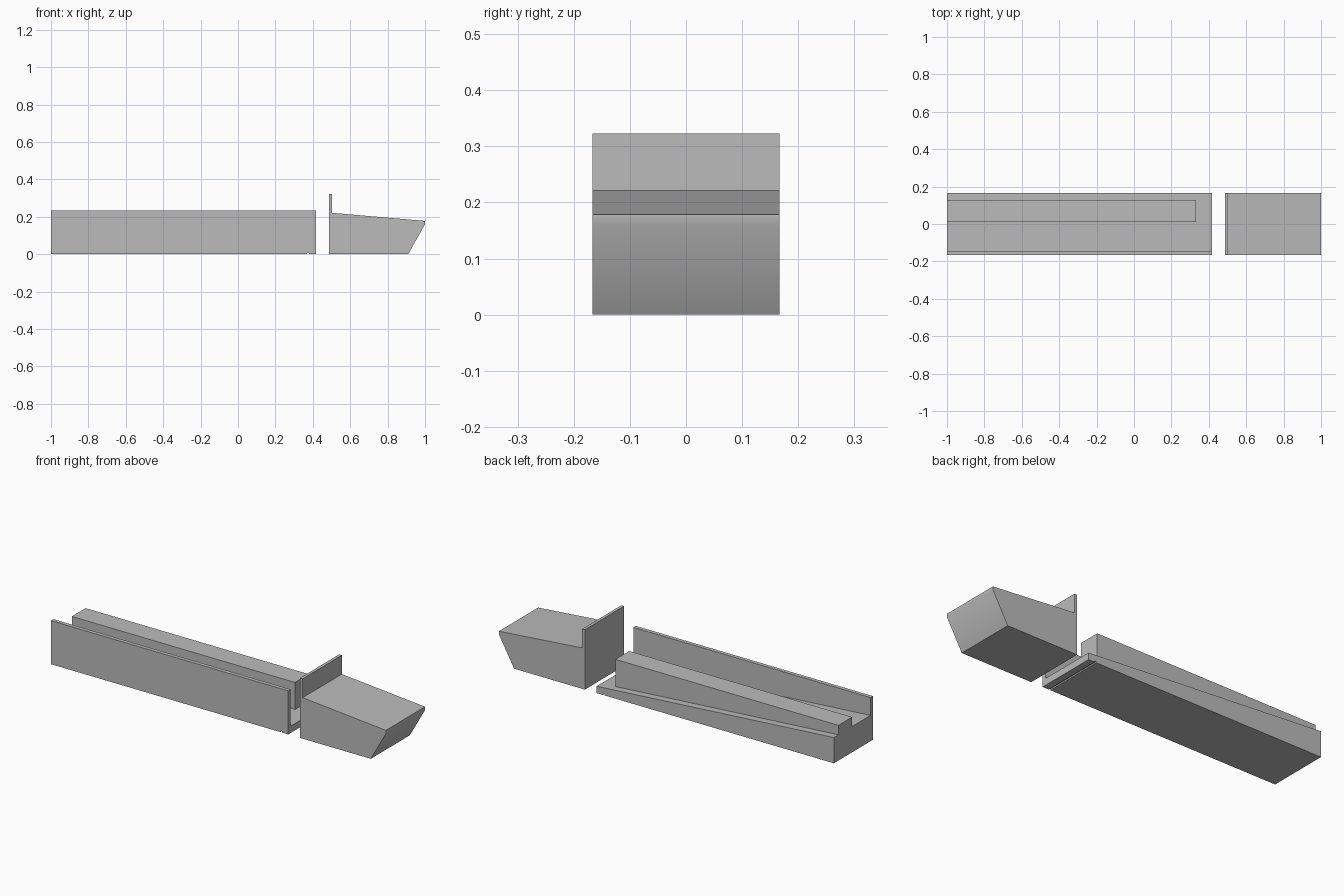
import bpy
import bmesh
import math

if "Cube" in bpy.data.objects:
    bpy.data.objects.remove(bpy.data.objects["Cube"])

grey = bpy.data.materials.new("plain grey")
grey.diffuse_color = (0.5, 0.5, 0.5, 1.0)
grey.use_nodes = True
grey.node_tree.nodes["Principled BSDF"].inputs["Base Color"].default_value = grey.diffuse_color


def prism(name, profile, y0, y1):
    """Extrude an XZ outline from y0 to y1."""
    bm = bmesh.new()
    face = bm.faces.new([bm.verts.new((x, y0, z)) for x, z in profile])
    new = bmesh.ops.extrude_face_region(bm, geom=[face])["geom"]
    verts = [v for v in new if isinstance(v, bmesh.types.BMVert)]
    bmesh.ops.translate(bm, verts=verts, vec=(0, y1 - y0, 0))
    bmesh.ops.recalc_face_normals(bm, faces=bm.faces[:])
    mesh = bpy.data.meshes.new(name)
    bm.to_mesh(mesh)
    bm.free()
    mesh.materials.append(grey)
    obj = bpy.data.objects.new(name, mesh)
    bpy.context.collection.objects.link(obj)
    return obj


def box(name, x0, x1, y0, y1, z0, z1):
    return prism(name, [(x0, z0), (x1, z0), (x1, z1), (x0, z1)], y0, y1)


HALF = 0.167
REAR = 0.417

# Sloping floor with a shallow groove across its underside
floor = prism("sloped_floor", [
    (-1, 0), (0.37, 0), (0.37, 0.007), (0.38, 0.007), (0.38, 0),
    (REAR, 0), (REAR, 0.037), (-1, 0.139)], -HALF, HALF)

# Side wall and raised rail, joined into the floor
wall = box("side_wall", -1, REAR, -HALF, -0.146, 0.02, 0.235)
rail = box("raised_rail", -1, 0.332, 0.011, 0.128, 0.02, 0.19)
for part in (wall, rail):
    union = floor.modifiers.new("join " + part.name, "BOOLEAN")
    union.operation = "UNION"
    union.solver = "EXACT"
    union.object = part
    part.hide_render = True
    part.hide_viewport = True

# Separate end block with upright back plate and undercut nose
nose = prism("end_block", [
    (0.487, 0), (0.91, 0), (1, 0.16), (1, 0.178),
    (0.503, 0.221), (0.503, 0.323), (0.487, 0.323)], -HALF, HALF)

bpy.ops.object.select_all(action="DESELECT")
nose.select_set(True)
bpy.context.view_layer.objects.active = nose
bpy.ops.object.shade_smooth_by_angle(angle=math.radians(32))
